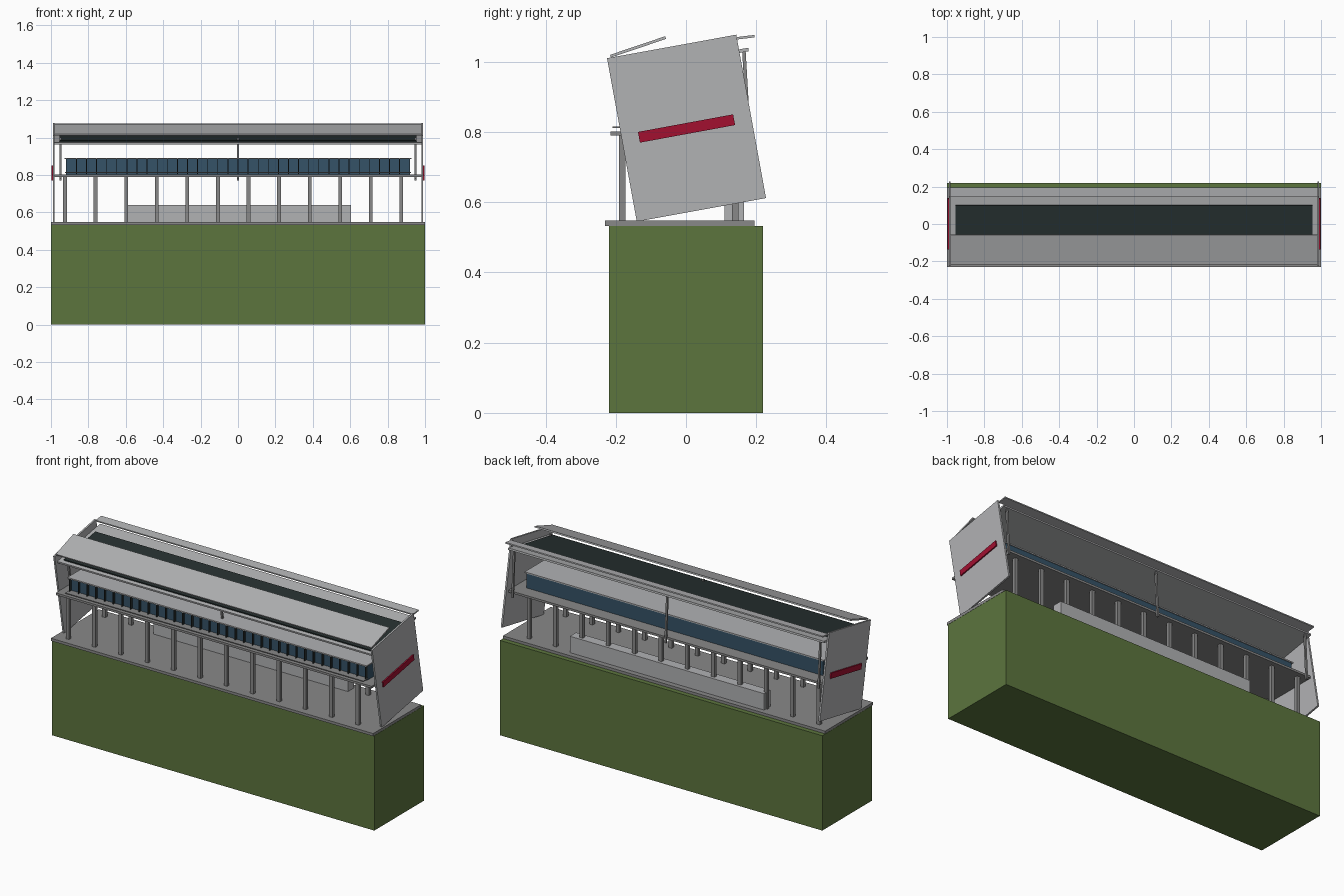
import bpy, bmesh, math
from mathutils import Matrix, Vector

cube = bpy.data.objects.get("Cube")
if cube:
    bpy.data.objects.remove(cube)


def material(name, r, g, b):
    m = bpy.data.materials.new(name)
    m.use_nodes = True
    m.diffuse_color = (r, g, b, 1)
    m.node_tree.nodes["Principled BSDF"].inputs["Base Color"].default_value = (r, g, b, 1)
    return m


GREEN = material("grass_green", 0.107, 0.178, 0.048)
LIGHT = material("light_grey", 0.44, 0.445, 0.455)
GREY = material("mid_grey", 0.25, 0.25, 0.25)
BLUE = material("glass_blue", 0.035, 0.085, 0.135)
SLATE = material("dark_slate", 0.02, 0.03, 0.03)
RED = material("crimson", 0.36, 0.005, 0.03)


def make(name, mat, matrices):
    """One object holding a unit cube for every matrix."""
    bm = bmesh.new()
    for m in matrices:
        bmesh.ops.create_cube(bm, size=1, matrix=m)
    mesh = bpy.data.meshes.new(name)
    bm.to_mesh(mesh)
    bm.free()
    mesh.materials.append(mat)
    obj = bpy.data.objects.new(name, mesh)
    bpy.context.collection.objects.link(obj)
    return obj


def block(x, y, z):
    """Upright box from (low, high) ranges."""
    mid = Vector([(r[0] + r[1]) / 2 for r in (x, y, z)])
    size = [r[1] - r[0] for r in (x, y, z)]
    return Matrix.Translation(mid) @ Matrix.Diagonal((*size, 1))


def strip(x, start, end, thick):
    """Box whose centre line runs from start to end in the (y, z) plane."""
    a, b = Vector(start), Vector(end)
    d, c = b - a, (a + b) / 2
    turn = Matrix.Rotation(math.atan2(d.y, d.x), 4, "X")
    size = Matrix.Diagonal((x[1] - x[0], d.length, thick, 1))
    return Matrix.Translation(((x[0] + x[1]) / 2, c.x, c.y)) @ turn @ size


def both(lo, hi):
    return ((lo, hi), (-hi, -lo))


full = (-0.98, 0.98)

# Ground block and lower deck
make("ground_block", GREEN, [block((-1, 1), (-0.22, 0.22), (0, 0.532))])
make("lower_deck", GREY, [block((-1, 1), (-0.23, 0.195), (0.533, 0.548))])

# Two rows of columns and the low store between the rear ones
make("columns", GREY, [
    block((x - 0.01, x + 0.01), (y - 0.009, y + 0.009), (0.548, 0.792))
    for y in (-0.182, 0.14) for x in [-0.925 + 0.1635 * i for i in range(12)]])
make("low_store", LIGHT, [block((-0.6, 0.605), (0.11, 0.165), (0.548, 0.64))])

# Upper floor with glazed room
make("upper_floor", GREY, [block(full, (-0.215, 0.175), (0.79, 0.802))])
make("glazed_room", BLUE, [block((-0.92, 0.92), (-0.168, 0.1), (0.802, 0.885))])
make("window_fins", SLATE, [
    block((x - 0.002, x + 0.002), (-0.183, -0.167), (0.805, 0.885))
    for x in [-0.918 + 0.054 * i for i in range(35)]])
make("window_sill", GREY, [block((-0.925, 0.925), (-0.21, -0.167), (0.811, 0.815))])
make("room_roof", LIGHT, [block((-0.928, 0.928), (-0.187, 0.105), (0.885, 0.892))])

# Leaning end walls with painted bands
make("end_walls", LIGHT, [
    strip(x, (-0.1825, 0.7775), (0.1855, 0.8445), 0.473) for x in both(0.98, 0.99)])
make("end_bands", RED, [
    strip(x, (-0.134, 0.785), (0.137, 0.835), 0.031) for x in both(0.99, 0.997)])

# Sloping roof, dark covering, raised front canopy and rear ledge
make("main_roof", LIGHT, [strip(full, (-0.2, 0.968), (0.178, 1.035), 0.01)])
make("roof_covering", SLATE, [strip((-0.955, 0.955), (-0.18, 0.98), (0.1, 1.029), 0.008)])
make("front_canopy", LIGHT, [strip(full, (-0.215, 1.016), (-0.058, 1.069), 0.008)])
make("rear_ledge", LIGHT, [strip((-0.985, 0.985), (0.145, 1.067), (0.195, 1.073), 0.007)])

# Slim hangers between the roof and the upper floor
make("hangers", GREY, [
    strip((x - 0.005, x + 0.005), a, b, 0.01)
    for x in (-0.95, 0, 0.95)
    for a, b in (((-0.12, 0.78), (-0.155, 1.0)), ((0.18, 0.77), (0.165, 1.03)))])
